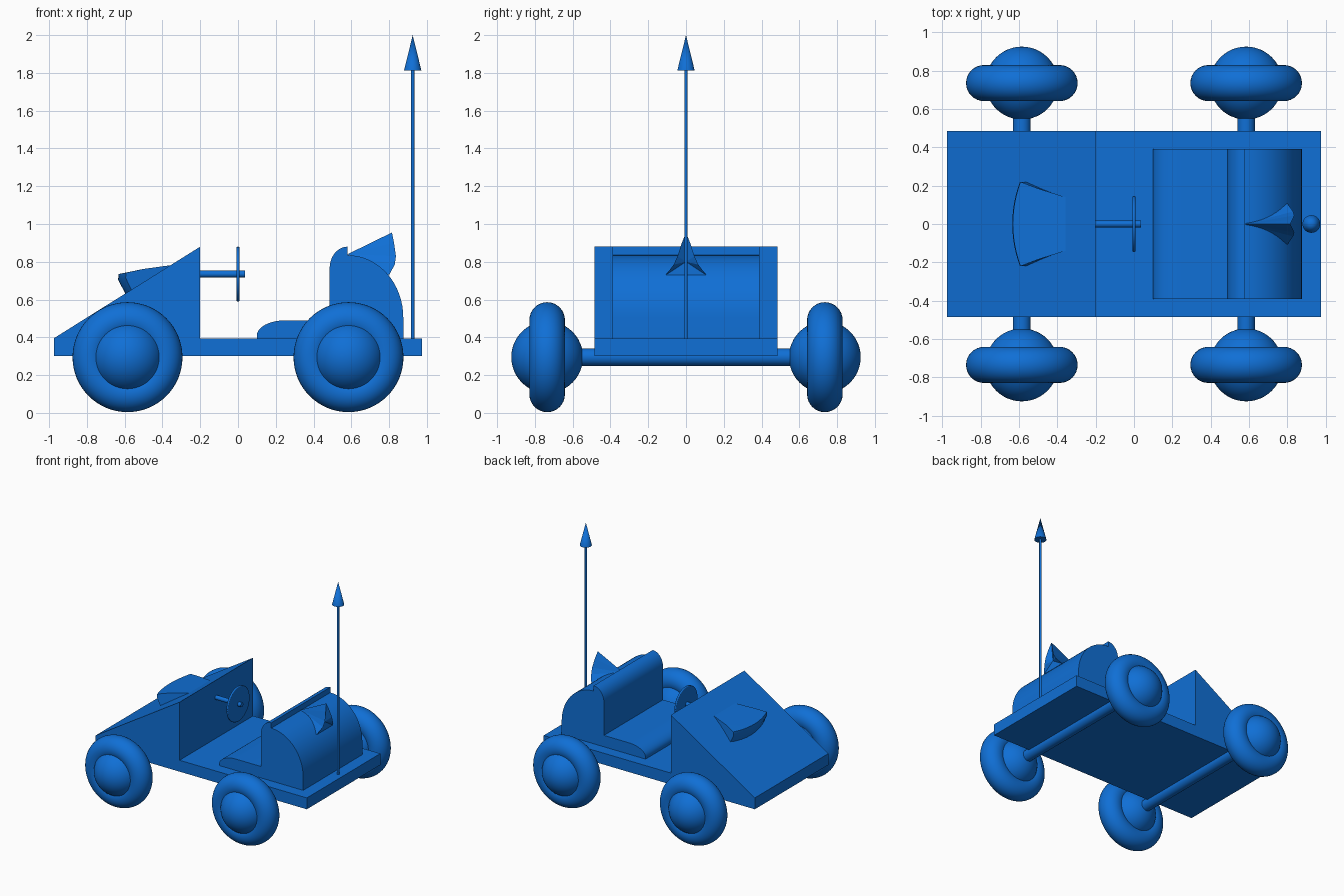
import bpy, bmesh, math
from mathutils import Vector

cube = bpy.data.objects.get("Cube")
if cube:
    bpy.data.objects.remove(cube, do_unlink=True)

blue = bpy.data.materials.new("blue")
blue.use_nodes = True
COLOUR = (0.005, 0.16, 0.67, 1)
blue.diffuse_color = COLOUR
blue.node_tree.nodes["Principled BSDF"].inputs["Base Color"].default_value = COLOUR


def finish(obj, name, smooth=None):
    """Name and colour a part; smooth is the sharp-edge angle in degrees."""
    obj.name = obj.data.name = name
    obj.data.materials.append(blue)
    if smooth:
        bpy.ops.object.select_all(action='DESELECT')
        obj.select_set(True)
        bpy.context.view_layer.objects.active = obj
        bpy.ops.object.shade_smooth_by_angle(angle=math.radians(smooth))
    return obj


def mesh_part(name, verts, faces, smooth=None):
    mesh = bpy.data.meshes.new(name)
    mesh.from_pydata(verts, [], faces)
    bm = bmesh.new()
    bm.from_mesh(mesh)
    bmesh.ops.recalc_face_normals(bm, faces=bm.faces)
    bm.to_mesh(mesh)
    bm.free()
    obj = bpy.data.objects.new(name, mesh)
    bpy.context.collection.objects.link(obj)
    return finish(obj, name, smooth)


def extrude_profile(name, profile, half_width, smooth=None):
    """Extrude an (x, z) outline across the width of the car."""
    n = len(profile)
    verts = [(x, y, z) for y in (-half_width, half_width) for x, z in profile]
    faces = [tuple(range(n)), tuple(range(n, 2 * n))]
    faces += [(i, (i + 1) % n, n + (i + 1) % n, n + i) for i in range(n)]
    return mesh_part(name, verts, faces, smooth)


def rod(name, start, end, r1, r2=None, sides=32):
    a, b = Vector(start), Vector(end)
    bpy.ops.mesh.primitive_cone_add(
        vertices=sides, radius1=r1, radius2=r1 if r2 is None else r2,
        depth=(b - a).length, location=(a + b) / 2,
        rotation=(b - a).to_track_quat('Z', 'Y').to_euler())
    return finish(bpy.context.object, name, 40)


def arc(cx, cz, rx, rz, start, end, steps=10):
    angles = [math.radians(start + (end - start) * i / steps) for i in range(steps + 1)]
    return [(cx + rx * math.cos(a), cz + rz * math.sin(a)) for a in angles]


# Chassis plate and wedge hood
extrude_profile("chassis", [(-0.975, 0.30), (0.975, 0.30), (0.975, 0.395), (-0.975, 0.395)], 0.485)
extrude_profile("hood", [(-0.975, 0.395), (-0.2, 0.395), (-0.2, 0.88)], 0.485)

# Seat: rounded cushion, backrest lip and curved rear shell
seat = [(0.1, 0.395)]
seat += arc(0.25, 0.41, 0.15, 0.08, 180, 90)
seat += [(0.485, 0.49)]
seat += arc(0.58, 0.765, 0.095, 0.115, 180, 90)
seat += arc(0.58, 0.505, 0.295, 0.33, 90, 0, 16)
seat += [(0.875, 0.395)]
extrude_profile("seat", seat, 0.39, 30)

# Wheels: round tyres with ball hubs, joined by axles
WHEEL_X, WHEEL_Y, WHEEL_Z = 0.585, 0.735, 0.295
for end, sx in (("front", -1), ("rear", 1)):
    for side, sy in (("near", -1), ("far", 1)):
        pos = (sx * WHEEL_X, sy * WHEEL_Y, WHEEL_Z)
        bpy.ops.mesh.primitive_torus_add(
            location=pos, rotation=(math.pi / 2, 0, 0), major_radius=0.197,
            minor_radius=0.094, major_segments=64, minor_segments=32)
        finish(bpy.context.object, f"{end}_{side}_tyre", 60)
        bpy.ops.mesh.primitive_uv_sphere_add(
            location=pos, rotation=(math.pi / 2, 0, 0), radius=0.19,
            segments=48, ring_count=24)
        finish(bpy.context.object, f"{end}_{side}_hub", 60)
    rod(f"{end}_axle", (sx * WHEEL_X, -0.7, WHEEL_Z), (sx * WHEEL_X, 0.7, WHEEL_Z), 0.046)

# Steering column and disc wheel
rod("steering_column", (-0.22, 0, 0.735), (0.037, 0, 0.735), 0.018)
disc = rod("steering_wheel", (-0.008, 0, 0.735), (0.008, 0, 0.735), 0.145, sides=48)
bevel = disc.modifiers.new("rounded_rim", 'BEVEL')
bevel.width, bevel.segments = 0.006, 3

# Antenna with pointed tip
rod("antenna", (0.925, 0, 0.39), (0.925, 0, 1.82), 0.009, sides=16)
rod("antenna_tip", (0.925, 0, 1.812), (0.925, 0, 2.0), 0.046, 0)

# Hood scoop: bowed front face leaning forward, fading into the hood behind
STEPS = 12
verts = []
for i in range(STEPS + 1):
    t = 2 * i / STEPS - 1
    x = -0.635 + 0.04 * t * t
    verts += [(x + 0.055, 0.22 * t, 0.60),
              (x, 0.22 * t, 0.705 + 0.01 * t * t),
              (x + 0.003, 0.22 * t, 0.735 + 0.007 * t * t),
              (-0.50, 0.185 * t, 0.762),
              (-0.34, 0.135 * t, 0.784),
              (-0.34, 0.135 * t, 0.70)]
ROW = 6
faces = [tuple(range(ROW)), tuple(range(STEPS * ROW, (STEPS + 1) * ROW))]
for i in range(STEPS):
    for j in range(ROW):
        a, b = i * ROW + j, i * ROW + (j + 1) % ROW
        faces.append((a, b, b + ROW, a + ROW))
mesh_part("hood_scoop", verts, faces, 35)

# Flared fin behind the backrest: ridge to a point with a hollowed rear
half = [(0.826, 0.022, 0.90), (0.836, 0.045, 0.83), (0.83, 0.065, 0.785), (0.80, 0.107, 0.73)]
rim = [(0.815, 0, 0.955)] + half + [(x, -y, z) for x, y, z in reversed(half)]
n = len(rim)
verts = rim + [(0.58, 0, 0.84), (0.80, 0, 0.80)]
faces = [(i, (i + 1) % n, tip) for i in range(n) for tip in (n, n + 1)]
mesh_part("rear_fin", verts, faces)
